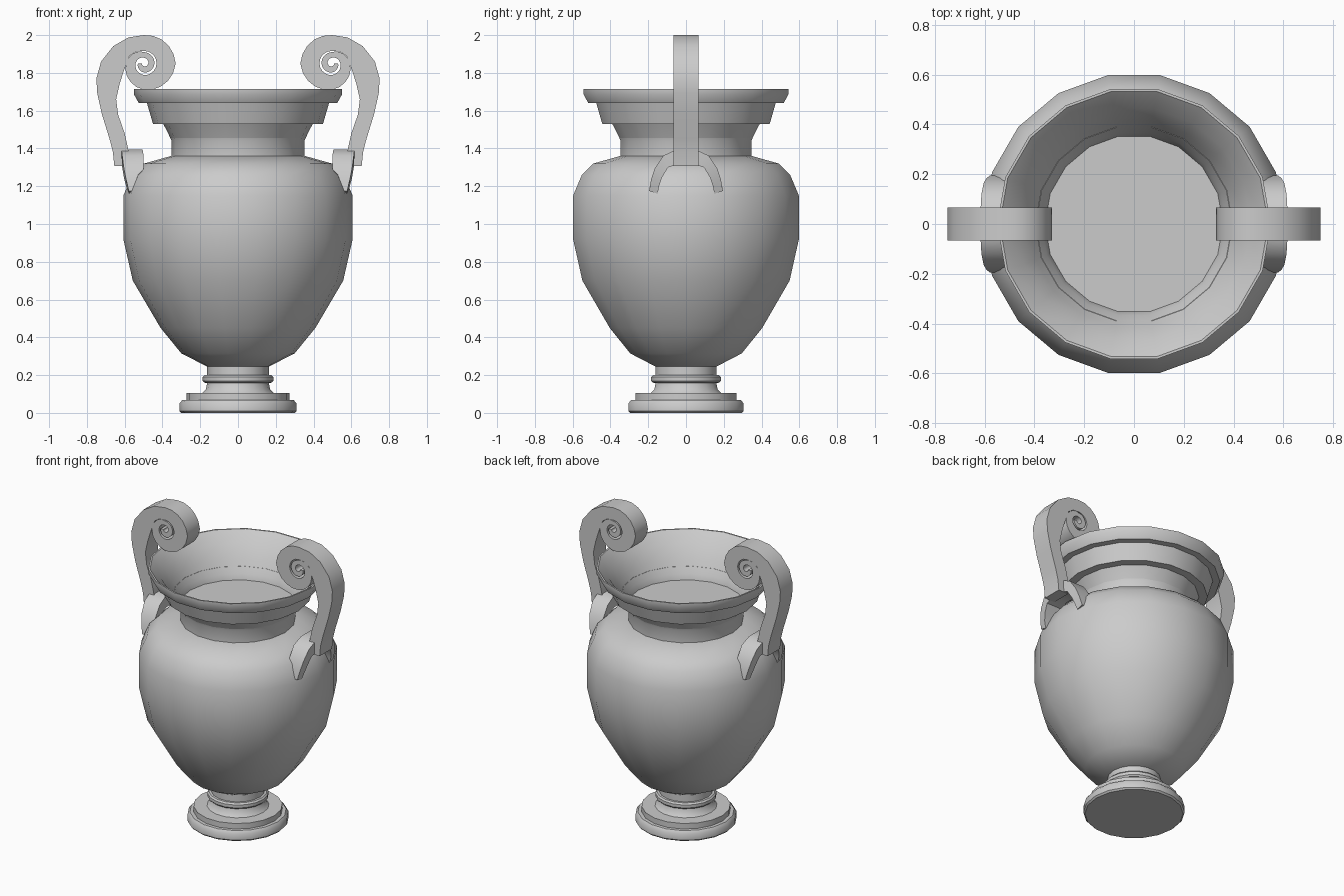
import bpy, bmesh, math

old = bpy.data.objects.get("Cube")
if old:
    bpy.data.objects.remove(old, do_unlink=True)

SIDES = 18
grey = bpy.data.materials.new("stone_grey")
grey.use_nodes = True
COLOUR = (0.6, 0.6, 0.6, 1)
grey.diffuse_color = COLOUR
grey.node_tree.nodes["Principled BSDF"].inputs["Base Color"].default_value = COLOUR


def finish(bm, name, angle):
    bmesh.ops.recalc_face_normals(bm, faces=bm.faces)
    mesh = bpy.data.meshes.new(name)
    bm.to_mesh(mesh)
    bm.free()
    mesh.materials.append(grey)
    obj = bpy.data.objects.new(name, mesh)
    bpy.context.collection.objects.link(obj)
    bpy.ops.object.select_all(action='DESELECT')
    obj.select_set(True)
    bpy.context.view_layer.objects.active = obj
    bpy.ops.object.shade_smooth_by_angle(angle=math.radians(angle))
    return obj


def skin(bm, rings, closed=False):
    """Bridge rings of equal vertex count with quads and cap the ends."""
    loops = [[bm.verts.new(p) for p in ring] for ring in rings]
    n = len(loops[0])
    for a, b in zip(loops, loops[1:]):
        for i in range(n):
            j = (i + 1) % n
            bm.faces.new((a[i], a[j], b[j], b[i]))
    bm.faces.new(loops[0])
    bm.faces.new(loops[-1])


def lathe(name, profile):
    bm = bmesh.new()
    turn = 2 * math.pi / SIDES
    skin(bm, [[(r * math.cos(i * turn), r * math.sin(i * turn), z)
               for i in range(SIDES)] for r, z in profile])
    return finish(bm, name, 40)


# Turned parts, as (radius, height) from bottom to top
lathe("foot", [(.3, 0), (.31, .01), (.31, .05), (.295, .068), (.272, .068),
               (.272, .105), (.19, .105), (.17, .125), (.163, .158),
               (.178, .16), (.187, .17), (.187, .19), (.178, .2),
               (.163, .2), (.163, .25)])
lathe("body", [(.163, .245), (.3, .315), (.41, .45), (.557, .7), (.607, .92),
               (.607, 1.15), (.56, 1.26), (.498, 1.32), (.355, 1.36)])
lathe("neck_and_rim", [(.352, 1.355), (.352, 1.44), (.372, 1.49), (.395, 1.53),
                       (.45, 1.53), (.482, 1.64), (.525, 1.64), (.55, 1.685),
                       (.55, 1.715), (.54, 1.715), (.47, 1.65), (.42, 1.57),
                       (.385, 1.51), (.358, 1.455)])


def blend(keys, a):
    """Linear interpolation over a radius key for every quarter turn."""
    i = min(int(a // 90), len(keys) - 2)
    f = a / 90 - i
    return keys[i] * (1 - f) + keys[i + 1] * f


# Scroll handle: the outer and inner edges of a strap, then its coil
ARM = [((.655, 1.307), (.58, 1.307)), ((.662, 1.38), (.58, 1.39)),
       ((.68, 1.45), (.60, 1.48)), ((.72, 1.58), (.635, 1.58)),
       ((.745, 1.69), (.645, 1.66)), ((.75, 1.77), (.627, 1.74)),
       ((.725, 1.86), (.605, 1.81)), ((.66, 1.942), (.575, 1.89)),
       ((.58, 1.988), (.54, 1.913))]
OUTER = [.15, .167, .14, .095, .06, .055, .048, .033]
INNER = [.066, .066, .062, .045, .03, .022, .015, .012]
CENTRE = (.497, 1.85)


def handle(name, side):
    strap = list(ARM)
    for a in range(0, 631, 18):
        c, s = math.cos(math.radians(a + 90)), math.sin(math.radians(a + 90))
        strap.append(tuple((CENTRE[0] + r * c, CENTRE[1] + r * s)
                           for r in (blend(OUTER, a), blend(INNER, a))))
    w = .066
    bm = bmesh.new()
    skin(bm, [[(side * o[0], -w, o[1]), (side * o[0], w, o[1]),
               (side * i[0], w, i[1]), (side * i[0], -w, i[1])]
              for o, i in strap])
    finish(bm, name, 35)


# Horseshoe bracket: outer (y, z), inner (y, z), near x, far x
HALF = [((.195, 1.175), (.15, 1.16), .53, .578),
        ((.185, 1.235), (.143, 1.2), .515, .592),
        ((.165, 1.295), (.128, 1.245), .5, .604),
        ((.12, 1.362), (.095, 1.3), .5, .613),
        ((.05, 1.395), (.04, 1.318), .505, .617)]


def bracket(name, side):
    flip = [((-o[0], o[1]), (-i[0], i[1]), n, f)
            for o, i, n, f in reversed(HALF)]
    bm = bmesh.new()
    skin(bm, [[(side * n, *o), (side * f, *o), (side * f, *i), (side * n, *i)]
              for o, i, n, f in HALF + flip])
    finish(bm, name, 35)


for label, side in (("left", 1), ("right", -1)):
    handle(label + "_handle", side)
    bracket(label + "_handle_bracket", side)
